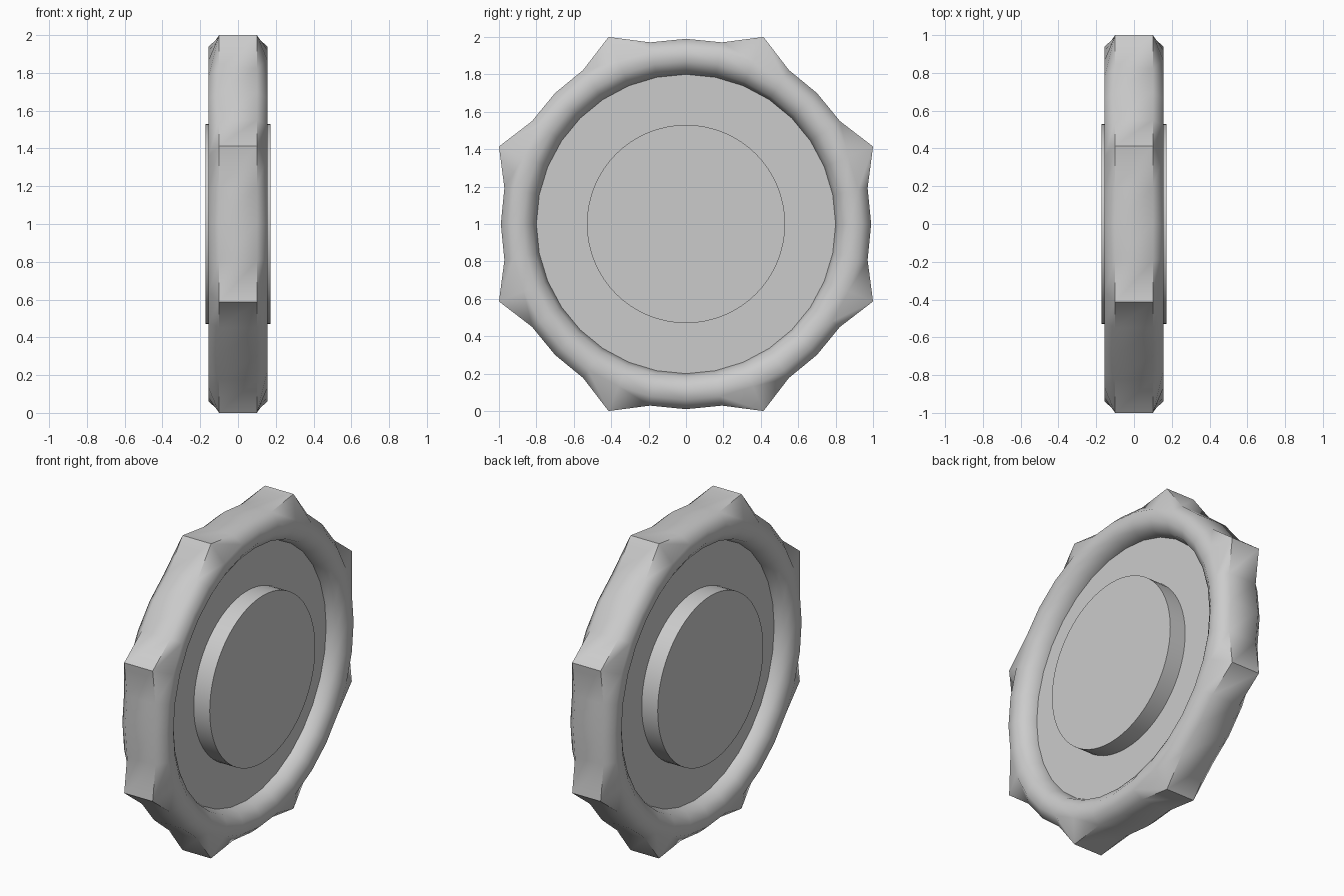
import bpy, bmesh, math

if "Cube" in bpy.data.objects:
    bpy.data.objects.remove(bpy.data.objects["Cube"])


def link(name, bm, angle):
    bmesh.ops.recalc_face_normals(bm, faces=bm.faces)
    me = bpy.data.meshes.new(name)
    bm.to_mesh(me)
    bm.free()
    ob = bpy.data.objects.new(name, me)
    bpy.context.collection.objects.link(ob)
    bpy.ops.object.select_all(action='DESELECT')
    ob.select_set(True)
    bpy.context.view_layer.objects.active = ob
    bpy.ops.object.shade_smooth_by_angle(angle=math.radians(angle))
    return ob


def disc(name, radius, half, sides):
    bpy.ops.mesh.primitive_cylinder_add(vertices=sides, radius=radius, depth=2 * half,
                                        location=(0, 0, 1), rotation=(0, math.pi / 2, 0))
    ob = bpy.context.object
    ob.name = name
    bpy.ops.object.shade_smooth_by_angle(angle=math.radians(30))
    return ob


# Outer ring: rounded section swept in 32 steps, every fourth step pulled out to a point
N = 32
half = [(0.10, 0.99), (0.155, 0.94), (0.155, 0.87), (0.12, 0.82), (0.06, 0.80)]
profile = half + [(-x, r) for x, r in reversed(half)]
bm = bmesh.new()
rings = []
for i in range(N):
    a = 2 * math.pi * i / N
    ring = []
    for x, r in profile:
        if r == 0.99 and i % 4 == 2:
            r = 1 / math.cos(math.pi / 8)
        ring.append(bm.verts.new((x, r * math.sin(a), 1 + r * math.cos(a))))
    rings.append(ring)
M = len(profile)
for i in range(N):
    p, q = rings[i], rings[(i + 1) % N]
    for j in range(M):
        k = (j + 1) % M
        bm.faces.new((p[j], p[k], q[k], q[j]))
link("knobbed_rim", bm, 50)

# Recessed web and central hub
disc("web_disc", 0.805, 0.06, N)
disc("hub", 0.53, 0.172, 64)
